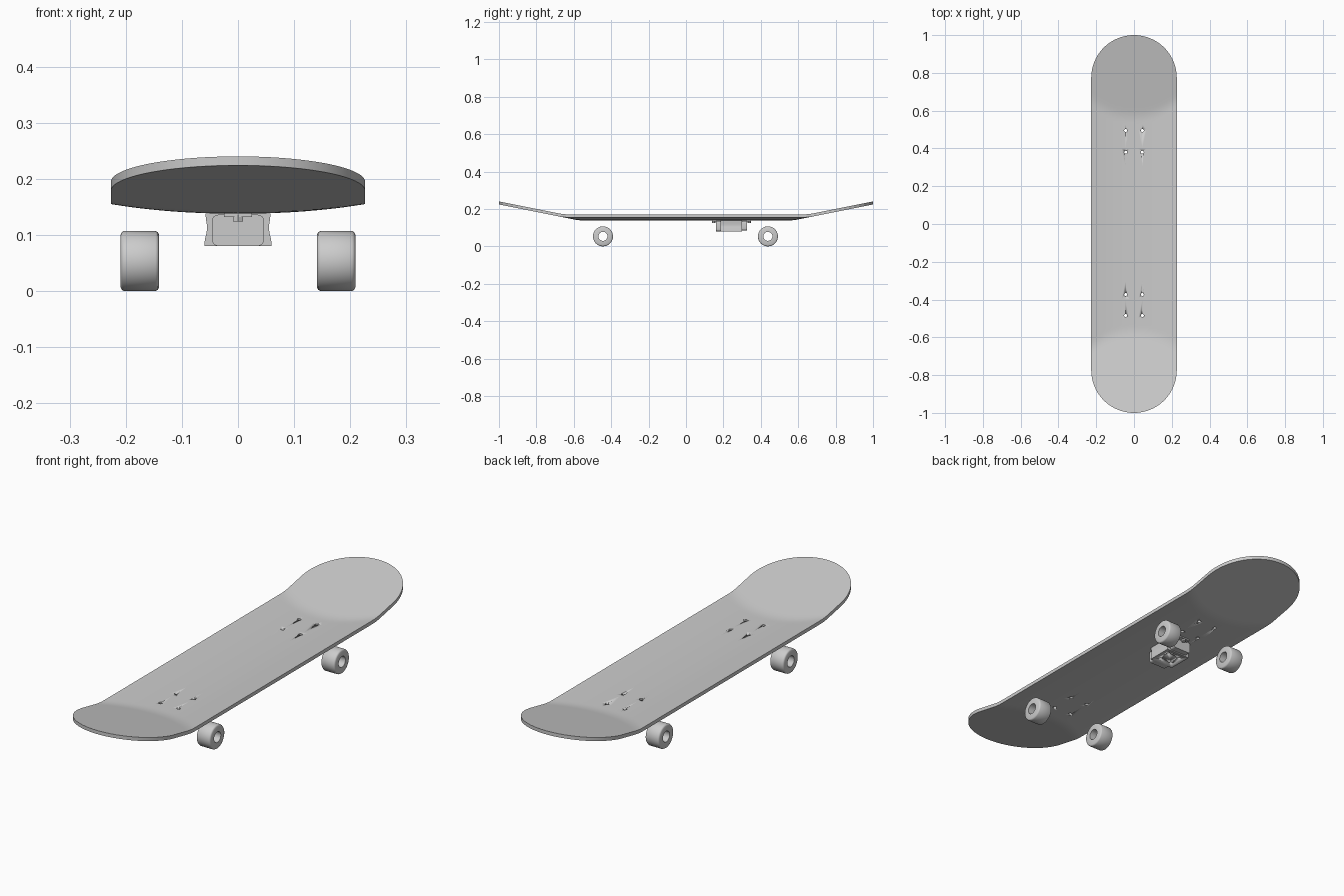
import bpy, bmesh, math
from mathutils import Matrix, Vector

cube = bpy.data.objects.get("Cube")
if cube:
    bpy.data.objects.remove(cube, do_unlink=True)

GREY = (0.6, 0.6, 0.6, 1)
mat = bpy.data.materials.new("plain_grey")
mat.use_nodes = True
mat.diffuse_color = GREY
mat.node_tree.nodes["Principled BSDF"].inputs["Base Color"].default_value = GREY


def finish(bm, name, angle=30):
    bmesh.ops.remove_doubles(bm, verts=bm.verts, dist=1e-5)
    bmesh.ops.recalc_face_normals(bm, faces=bm.faces)
    me = bpy.data.meshes.new(name)
    bm.to_mesh(me)
    bm.free()
    me.materials.append(mat)
    ob = bpy.data.objects.new(name, me)
    bpy.context.collection.objects.link(ob)
    bpy.ops.object.select_all(action='DESELECT')
    ob.select_set(True)
    bpy.context.view_layer.objects.active = ob
    bpy.ops.object.shade_smooth_by_angle(angle=math.radians(angle))
    return ob


def cylinder(bm, centre, radius, depth, segments=16):
    bmesh.ops.create_cone(bm, cap_ends=True, segments=segments, radius1=radius,
                          radius2=radius, depth=depth,
                          matrix=Matrix.Translation(centre))


def box(name, x, y, z, bevel=0):
    bm = bmesh.new()
    size = Vector((x[1] - x[0], y[1] - y[0], z[1] - z[0]))
    mid = Vector((sum(x) / 2, sum(y) / 2, sum(z) / 2))
    bmesh.ops.create_cube(bm, size=1, matrix=Matrix.Translation(mid) @ Matrix.Diagonal(size.to_4d()))
    if bevel:
        edges = [e for e in bm.edges if abs((e.verts[0].co - e.verts[1].co).y) > 0.01]
        bmesh.ops.bevel(bm, geom=edges, offset=bevel, segments=4, affect='EDGES', profile=0.5)
    return finish(bm, name)


def cut(target, cutter):
    mod = target.modifiers.new("cut", 'BOOLEAN')
    mod.operation, mod.solver, mod.object = 'DIFFERENCE', 'EXACT', cutter
    bpy.ops.object.select_all(action='DESELECT')
    target.select_set(True)
    bpy.context.view_layer.objects.active = target
    bpy.ops.object.modifier_apply(modifier=mod.name)
    bpy.data.objects.remove(cutter, do_unlink=True)


# Deck: concave board with rounded, upturned ends
HALF, THICK = 0.2265, 0.016


def deck_height(x, y):
    concave = 0.154 + 0.017 * (abs(x) / HALF) ** 2.2
    kick = 0.24 - 0.2 * (1 - abs(y))
    blend = max(0.006 - abs(concave - kick), 0) ** 2 / 0.024
    return max(concave, kick) + blend


straight = 1 - HALF
side = [i * 0.1 for i in range(6)] + [0.53 + 0.012 * i for i in range(20)]
side += [straight + HALF * math.sin(math.pi / 2 * i / 24) for i in range(25)]
stations = [-y for y in reversed(side[1:])] + side
N = 32
bm = bmesh.new()
rows = []
for y in stations:
    over = max(abs(y) - straight, 0)
    w = math.sqrt(max(HALF ** 2 - over ** 2, 0))
    xs = [w * math.sin(math.pi / 2 * (2 * i / N - 1)) for i in range(N + 1)]
    rows.append([bm.verts.new((x, y, deck_height(x, y))) for x in xs])
for a, b in zip(rows, rows[1:]):
    for i in range(N):
        bm.faces.new((a[i], a[i + 1], b[i + 1], b[i]))
bmesh.ops.remove_doubles(bm, verts=bm.verts, dist=1e-5)
under = bmesh.ops.extrude_face_region(bm, geom=bm.faces[:], use_keep_orig=True)
moved = [g for g in under["geom"] if isinstance(g, bmesh.types.BMVert)]
bmesh.ops.translate(bm, verts=moved, vec=(0, 0, -THICK))
deck = finish(bm, "deck")

# Mounting holes through the deck
bm = bmesh.new()
for y in (-0.485, -0.374, 0.38, 0.495):
    for x in (-0.044, 0.044):
        cylinder(bm, (x, y, 0.15), 0.008, 0.1)
cut(deck, finish(bm, "hole_cutter"))

# Wheels: lathed rings with softened rims
R, BORE, RIM = 0.0535, 0.024, 0.006
X0, X1 = 0.141, 0.209
profile = [(X0, BORE), (X0, R - RIM), (X0 + 0.002, R - 0.002), (X0 + RIM, R),
           (X1 - RIM, R), (X1 - 0.002, R - 0.002), (X1, R - RIM), (X1, BORE)]
for end, y in (("front", -0.444), ("back", 0.438)):
    for name, sx in (("left", 1), ("right", -1)):
        bm = bmesh.new()
        ring = [bm.verts.new((sx * x, y, R + r)) for x, r in profile]
        edges = [bm.edges.new((ring[i - 1], ring[i])) for i in range(len(ring))]
        bmesh.ops.spin(bm, geom=ring + edges, cent=(0, y, R), axis=(1, 0, 0),
                       angle=math.tau, steps=40)
        finish(bm, f"{end}_{name}_wheel", 50)

# Truck block: waisted body under the deck
half = [(0.060, 0.080), (0.059, 0.092), (0.056, 0.104), (0.055, 0.115),
        (0.057, 0.127), (0.058, 0.138)]
outline = half + [(-x, z) for x, z in reversed(half)]
bm = bmesh.new()
face = bm.faces.new([bm.verts.new((x, 0.185, z)) for x, z in outline])
out = bmesh.ops.extrude_face_region(bm, geom=[face], use_keep_orig=True)
bmesh.ops.translate(bm, verts=[g for g in out["geom"] if isinstance(g, bmesh.types.BMVert)],
                    vec=(0, 0.115, 0))
body = finish(bm, "truck_body")

# Recesses in the underside of the body
bm = bmesh.new()
for x in (-0.03, 0.03):
    for y in (0.215, 0.27):
        cylinder(bm, (x, y, 0.08), 0.009, 0.03)
cut(body, finish(bm, "recess_cutter"))

box("truck_front_block", (-0.046, 0.046), (0.16, 0.19), (0.0805, 0.136), 0.01)
box("truck_back_block", (-0.046, 0.046), (0.295, 0.327), (0.085, 0.136), 0.01)
box("base_plate", (-0.025, 0.025), (0.139, 0.348), (0.132, 0.14))
for name, y in (("front", 0.148), ("back", 0.338)):
    bm = bmesh.new()
    cylinder(bm, (0, y, 0.13), 0.01, 0.012, 6)
    finish(bm, name + "_bolt")
